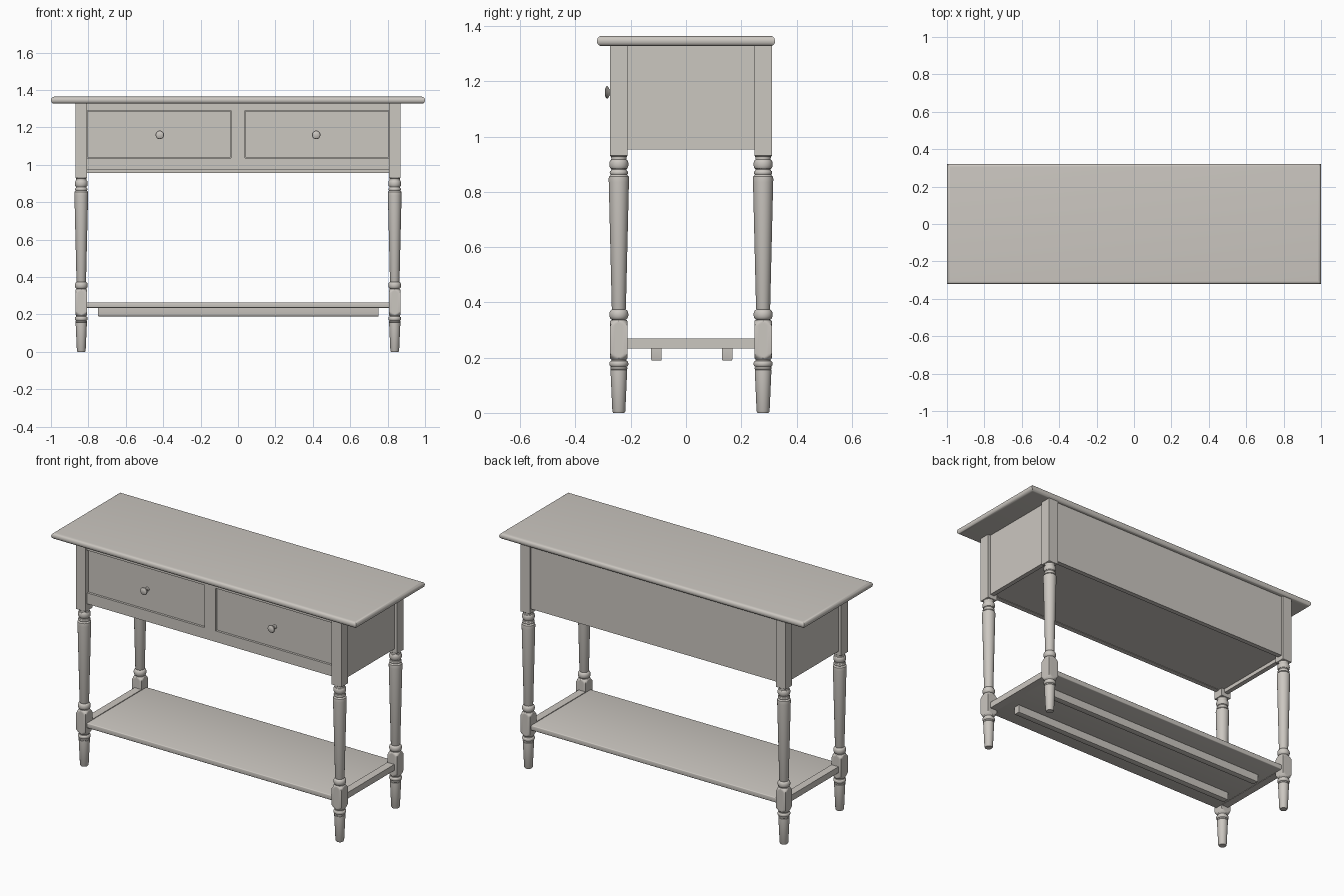
import bpy, bmesh, math

if "Cube" in bpy.data.objects:
    bpy.data.objects.remove(bpy.data.objects["Cube"])

paint = bpy.data.materials.new("warm grey paint")
paint.diffuse_color = (0.60, 0.57, 0.53, 1)
paint.use_nodes = True
paint.node_tree.nodes["Principled BSDF"].inputs["Base Color"].default_value = paint.diffuse_color


def finish(name, bm, smooth=False):
    bmesh.ops.recalc_face_normals(bm, faces=bm.faces)
    me = bpy.data.meshes.new(name)
    bm.to_mesh(me)
    bm.free()
    me.materials.append(paint)
    ob = bpy.data.objects.new(name, me)
    bpy.context.collection.objects.link(ob)
    if smooth:
        bpy.ops.object.select_all(action='DESELECT')
        ob.select_set(True)
        bpy.context.view_layer.objects.active = ob
        bpy.ops.object.shade_smooth_by_angle(angle=math.radians(32))
    return ob


def box(name, x0, x1, y0, y1, z0, z1, bevel=0, segs=3, rule=None):
    """Box from its limits; rule picks the edges to round."""
    bm = bmesh.new()
    bmesh.ops.create_cube(bm, size=1)
    for v in bm.verts:
        v.co = ((x0 + x1) / 2 + v.co.x * (x1 - x0),
                (y0 + y1) / 2 + v.co.y * (y1 - y0),
                (z0 + z1) / 2 + v.co.z * (z1 - z0))
    if bevel:
        edges = [e for e in bm.edges if rule is None or rule(e)]
        bmesh.ops.bevel(bm, geom=edges, offset=bevel, segments=segs,
                        profile=0.5, affect='EDGES')
    return finish(name, bm, bool(bevel))


def lathe(name, profile, half=1, square=lambda z: False, n=32):
    """Turn (radius, z) points; where square(z) holds, clip to a square post."""
    bm = bmesh.new()
    rings = []
    for r, z in profile:
        ring = []
        for i in range(n):
            a = 2 * math.pi * i / n
            c, s = math.cos(a), math.sin(a)
            q = min(r, half / max(abs(c), abs(s))) if square(z) else r
            ring.append(bm.verts.new((q * c, q * s, z)))
        rings.append(ring)
    for a, b in zip(rings, rings[1:]):
        for i in range(n):
            j = (i + 1) % n
            bm.faces.new((a[i], a[j], b[j], b[i]))
    bm.faces.new(rings[0])
    bm.faces.new(rings[-1])
    return finish(name, bm, True)


def bead(z0, z1, r0, r1, n=8):
    """Half-round moulding swelling from r0 to r1."""
    return [(r0 + (r1 - r0) * math.sin(math.pi * i / n),
             (z0 + z1) / 2 - (z1 - z0) / 2 * math.cos(math.pi * i / n))
            for i in range(n + 1)]


def flat_edge(e):
    return abs(e.verts[0].co.z - e.verts[1].co.z) < 1e-5


LX, LYF, LYB, H = 0.838, -0.243, 0.279, 0.0315

# Table top with bullnose edge
box("table_top", -1, 1, -0.322, 0.322, 1.327, 1.364, 0.0175, 6, flat_edge)

# Turned legs: foot, lower block, shaft, upper block
leg = [(0.020, 0), (0.0235, 0.006), (0.030, 0.150), (0.030, 0.156)]
leg += bead(0.157, 0.167, 0.028, 0.031, 4)
leg += bead(0.167, 0.188, 0.028, 0.0345)
leg += [(0.027, 0.192), (0.030, 0.1965)]
leg += [(0.0315 + 0.0135 * t / 4, 0.198 + 0.018 * t / 4) for t in range(5)]
leg += [(0.045 - 0.0135 * t / 4, 0.314 + 0.018 * t / 4) for t in range(5)]
leg += [(0.028, 0.336)]
leg += bead(0.337, 0.374, 0.024, 0.0345)
leg += [(0.0255, 0.378), (0.0365, 0.835), (0.037, 0.845), (0.036, 0.855),
        (0.030, 0.861)]
leg += bead(0.862, 0.876, 0.029, 0.033, 6)
leg += [(0.027, 0.880)]
leg += bead(0.883, 0.916, 0.028, 0.0345)
leg += [(0.027, 0.920), (0.029, 0.928), (0.05, 0.9305), (0.05, 1.33)]
for sx, side in ((-1, "left"), (1, "right")):
    for y, end in ((LYF, "front"), (LYB, "back")):
        ob = lathe(f"{end}_{side}_leg", leg, H,
                   lambda z: 0.197 < z < 0.335 or z > 0.93)
        ob.location = (sx * LX, y, 0)

# Side, back and bottom panels of the drawer case
XI = LX - H
for sx, side in ((-1, "left"), (1, "right")):
    a, b = sorted((sx * 0.825, sx * 0.852))
    box(f"{side}_apron", a, b, LYF + H - 0.005, LYB - H + 0.005, 0.953, 1.33)
box("back_apron", -XI - 0.005, XI + 0.005, 0.272, 0.300, 0.956, 1.33)
box("case_bottom", -0.826, 0.826, -0.245, 0.273, 0.975, 0.99)

# Face frame: top rail, bottom rail, centre stile
box("top_rail", -XI - 0.005, XI + 0.005, -0.262, -0.235, 1.289, 1.33)
box("bottom_rail", -XI - 0.005, XI + 0.005, -0.262, -0.235, 0.972, 1.037)
box("centre_stile", -0.037, 0.037, -0.262, -0.235, 1.037, 1.289)

# Recessed drawer fronts with knobs
for sx, side in ((-1, "left"), (1, "right")):
    a, b = sorted((sx * 0.039, sx * (XI - 0.003)))
    box(f"{side}_drawer", a, b, -0.251, -0.225, 1.0385, 1.2865)
    knob = [(0.012, 0), (0.012, 0.004), (0.007, 0.008), (0.007, 0.022),
            (0.013, 0.028), (0.021, 0.032), (0.023, 0.035), (0.021, 0.039),
            (0.014, 0.0425), (0.004, 0.044)]
    ob = lathe(f"{side}_knob", knob, n=24)
    ob.rotation_euler = (math.pi / 2, 0, 0)
    ob.location = (sx * 0.418, -0.250, 1.16)

# Lower shelf with end rails and battens underneath
box("shelf", -XI, XI, -0.262, 0.298, 0.235, 0.265, 0.005, 3,
    lambda e: abs(e.verts[0].co.x - e.verts[1].co.x) > 0.1)
for sx, side in ((-1, "left"), (1, "right")):
    a, b = sorted((sx * XI, sx * 0.852))
    box(f"{side}_shelf_rail", a, b, LYF + H - 0.004, LYB - H + 0.004,
        0.233, 0.269)
for y, end in ((-0.107, "front"), (0.149, "back")):
    box(f"{end}_batten", -0.748, 0.752, y - 0.019, y + 0.019, 0.189, 0.237,
        0.005, 2, lambda e: flat_edge(e) and e.verts[0].co.z < 0.2)
